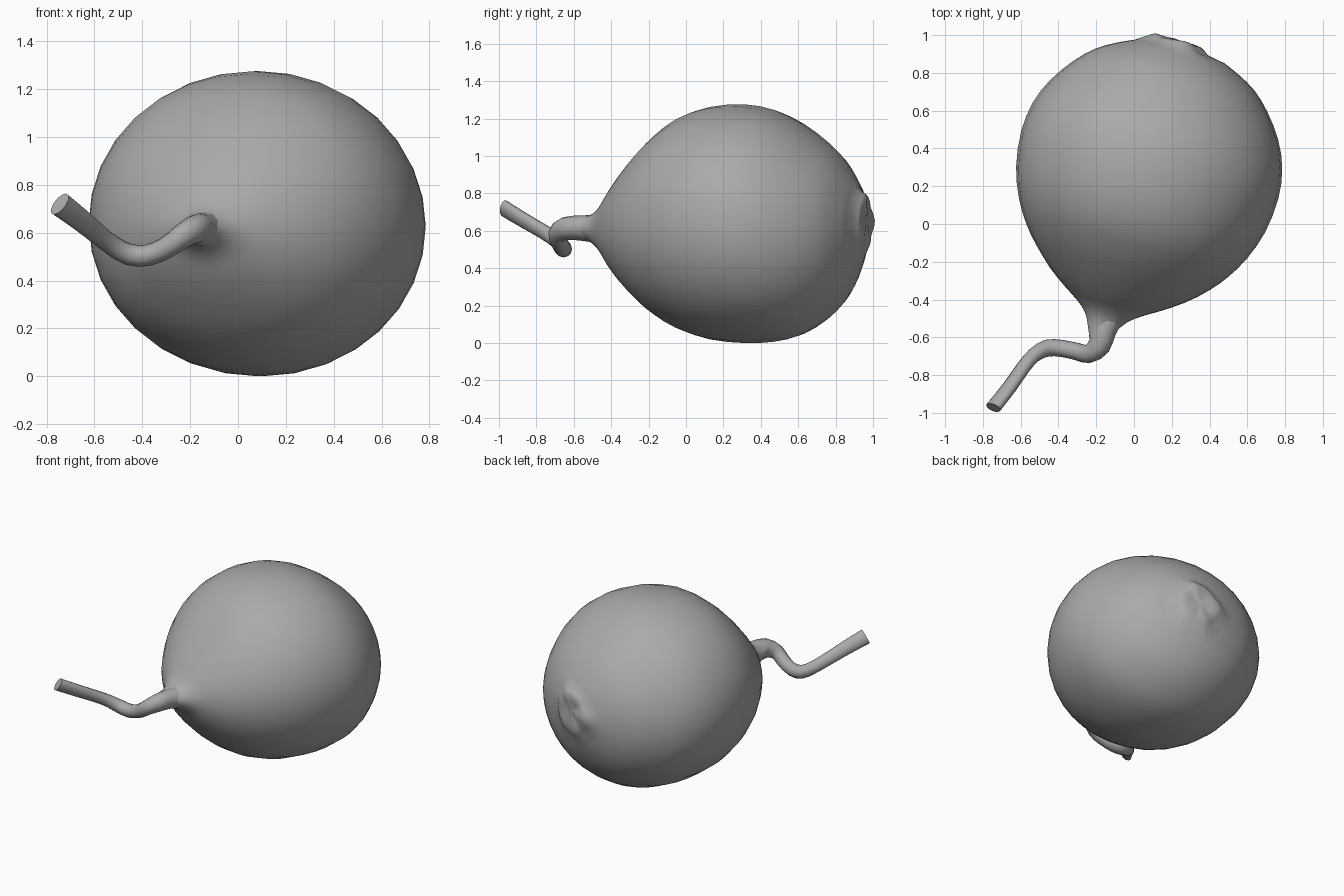
import bpy, bmesh, math, random
from mathutils import Vector

if "Cube" in bpy.data.objects:
    bpy.data.objects.remove(bpy.data.objects["Cube"])

random.seed(4)
grey = bpy.data.materials.new("dull_grey")
grey.diffuse_color = (0.4, 0.4, 0.4, 1)
grey.use_nodes = True
grey.node_tree.nodes["Principled BSDF"].inputs["Base Color"].default_value = grey.diffuse_color


def loft(name, rings):
    """Skin a list of equal-length point rings into a smooth closed object."""
    bm = bmesh.new()
    vr = [[bm.verts.new(p) for p in r] for r in rings]
    n = len(vr[0])
    for a, b in zip(vr, vr[1:]):
        for i in range(n):
            j = (i + 1) % n
            bm.faces.new((a[i], a[j], b[j], b[i]))
    bm.faces.new(vr[0][::-1])
    bm.faces.new(vr[-1])
    bmesh.ops.recalc_face_normals(bm, faces=bm.faces)
    me = bpy.data.meshes.new(name)
    bm.to_mesh(me)
    bm.free()
    me.materials.append(grey)
    ob = bpy.data.objects.new(name, me)
    bpy.context.collection.objects.link(ob)
    bpy.context.view_layer.objects.active = ob
    bpy.ops.object.select_all(action='DESELECT')
    ob.select_set(True)
    bpy.ops.object.shade_smooth_by_angle(angle=math.radians(55))
    return ob


def refine(rows, steps=2):
    """Catmull-Rom resampling of rows of numbers."""
    out = []
    for i in range(len(rows) - 1):
        p0, p1 = rows[max(i - 1, 0)], rows[i]
        p2, p3 = rows[i + 1], rows[min(i + 2, len(rows) - 1)]
        for k in range(steps):
            t = k / steps
            out.append([0.5 * (2 * b + (c - a) * t + (2 * a - 5 * b + 4 * c - d) * t * t
                               + (3 * b - a - 3 * c + d) * t ** 3)
                        for a, b, c, d in zip(p0, p1, p2, p3)])
    return out + [list(rows[-1])]


# Gourd body: oval rings along a tilted axis
# (distance, sideways half-width, upright half-height, centre height)
SIDES = 32
origin = Vector((-0.17, -0.55, 0))
axis = Vector((0.255, 0.967, 0)).normalized()
side = Vector((axis.y, -axis.x, 0))
body = refine([
    (-0.07, .050, .040, .622), (0.00, .078, .055, .615), (0.06, .115, .082, .611),
    (0.11, .175, .130, .61), (0.16, .255, .205, .61), (0.24, .370, .305, .614),
    (0.34, .477, .412, .622), (0.43, .552, .490, .63), (0.55, .624, .568, .639),
    (0.71, .682, .622, .641), (0.90, .704, .638, .638), (1.06, .683, .620, .627),
    (1.20, .624, .570, .610), (1.33, .530, .485, .602), (1.42, .437, .400, .602),
    (1.48, .335, .312, .607), (1.52, .245, .235, .618),
])
# Slightly raised, uneven blossom scar closing the far end
scar = [
    (1.543, .175, .170, .64), (1.562, .148, .145, .65), (1.574, .125, .125, .655),
    (1.572, .085, .085, .655), (1.570, .030, .030, .655),
]
bumps = [random.uniform(-1, 1) for _ in range(SIDES)]
bumps = [(bumps[i - 1] + bumps[i] + bumps[(i + 1) % SIDES]) / 2 for i in range(SIDES)]
rings = []
for k, (s, rx, rz, zc) in enumerate(body + scar):
    rough = k >= len(body)
    shift = 0.025 * min(1, max(0, s / 0.3)) * (0.4 if rough else 1)
    ring = []
    for i in range(SIDES):
        a = 2 * math.pi * i / SIDES
        f = 1 + (0.06 * bumps[i] if rough else 0)
        ds = 0.006 * bumps[i] if rough else 0
        p = origin + axis * (s + ds) + side * (shift + rx * f * math.cos(a))
        p.z = zc + rz * f * math.sin(a)
        ring.append(p)
    rings.append(ring)
loft("gourd_body", rings)

# Twisted stem: tube swept along a bent path (x, y, z, radius, flatness)
path = refine([
    (-0.125, -.480, .610, .075, 1), (-0.160, -.565, .615, .070, .9),
    (-0.185, -.645, .612, .064, .9), (-0.240, -.688, .580, .051, .95),
    (-0.300, -.676, .537, .046, 1), (-0.380, -.659, .505, .045, 1),
    (-0.460, -.657, .510, .045, 1), (-0.530, -.695, .550, .043, .9),
    (-0.590, -.765, .597, .044, .8), (-0.660, -.865, .655, .048, .7),
    (-0.745, -.972, .720, .053, .62),
])
pts = [Vector(p[:3]) for p in path]
ref = Vector((0, 0, 1))
rings = []
for i, p in enumerate(pts):
    t = (pts[min(i + 1, len(pts) - 1)] - pts[max(i - 1, 0)]).normalized()
    ref = (ref - t * ref.dot(t)).normalized()
    b = t.cross(ref)
    r, flat = path[i][3:]
    thin = t.cross(Vector((.65, 0, .75))).normalized()   # direction that flattens
    ring = []
    for k in range(12):
        a = 2 * math.pi * k / 12
        o = (ref * math.sin(a) + b * math.cos(a)) * r
        ring.append(p + o - thin * o.dot(thin) * (1 - flat))
    rings.append(ring)
loft("gourd_stem", rings)
